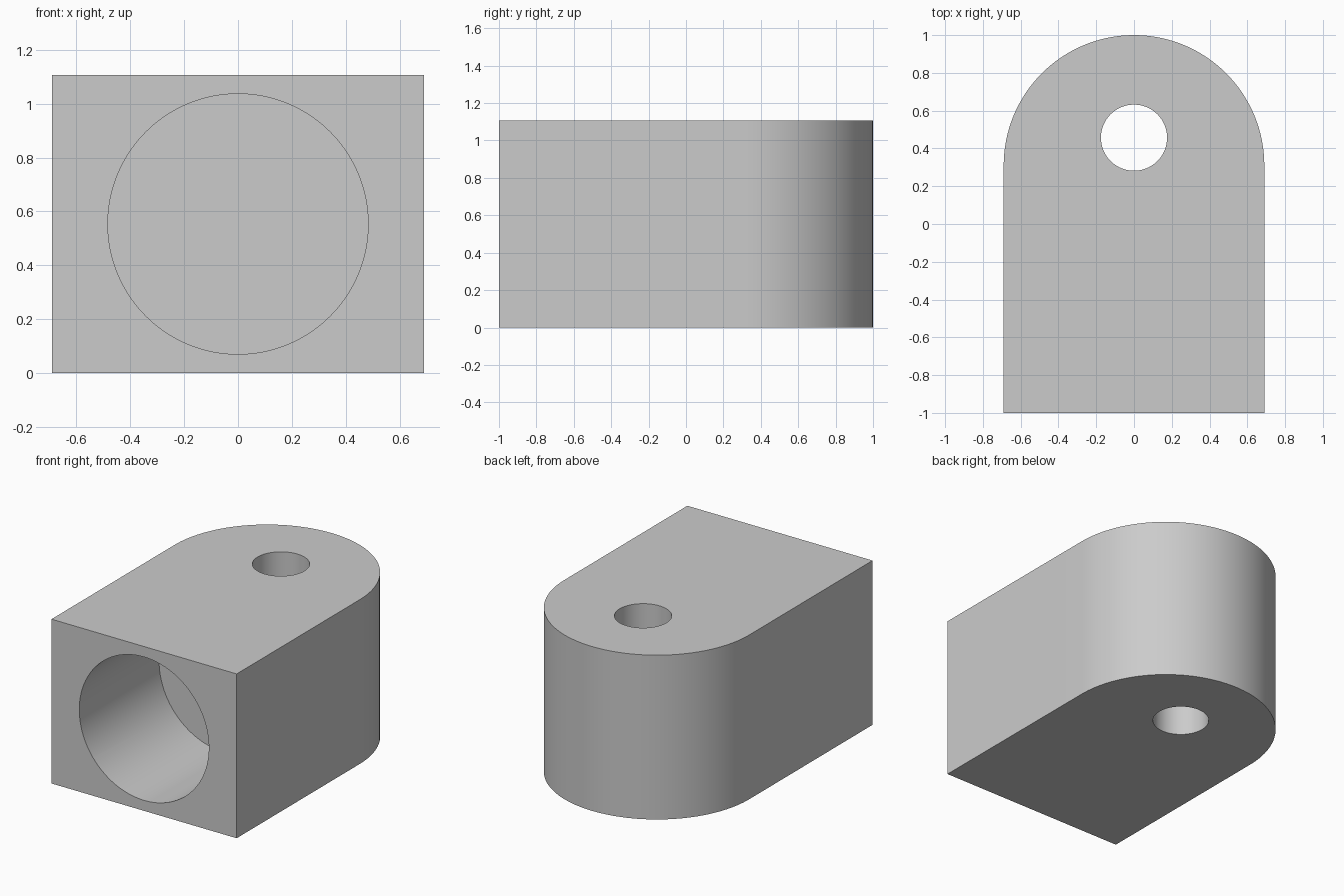
import bpy, bmesh, math

if "Cube" in bpy.data.objects:
    bpy.data.objects.remove(bpy.data.objects["Cube"])

HALF_W, HEIGHT = 0.69, 1.107
ARC_Y = 1.0 - HALF_W          # centre of the rounded end
BORE_R, BORE_END = 0.483, -0.15
PIN_R, PIN_Y = 0.175, 0.457

grey = bpy.data.materials.new("plain grey")
grey.diffuse_color = (0.6, 0.6, 0.6, 1)
grey.use_nodes = True
grey.node_tree.nodes["Principled BSDF"].inputs["Base Color"].default_value = grey.diffuse_color


def cutter(name, radius, depth, location, rotation=(0, 0, 0)):
    bpy.ops.mesh.primitive_cylinder_add(vertices=96, radius=radius, depth=depth,
                                        location=location, rotation=rotation)
    ob = bpy.context.object
    ob.name = name
    ob.data.materials.append(grey)
    ob.hide_render = True
    return ob


# Block: square front, half-round back, extruded upwards
outline = [(-HALF_W, -1.0), (HALF_W, -1.0)]
for i in range(65):
    a = math.pi * i / 64
    outline.append((HALF_W * math.cos(a), ARC_Y + HALF_W * math.sin(a)))
bm = bmesh.new()
base = bm.faces.new([bm.verts.new((x, y, 0)) for x, y in outline])
top = bmesh.ops.extrude_face_region(bm, geom=[base])["geom"]
bmesh.ops.translate(bm, vec=(0, 0, HEIGHT),
                    verts=[v for v in top if isinstance(v, bmesh.types.BMVert)])
bmesh.ops.recalc_face_normals(bm, faces=bm.faces)
mesh = bpy.data.meshes.new("block")
bm.to_mesh(mesh)
bm.free()
block = bpy.data.objects.new("block", mesh)
bpy.context.collection.objects.link(block)
mesh.materials.append(grey)

# Blind bore in the front and a through hole near the round end
front = -1.2
bore = cutter("bore_cutter", BORE_R, BORE_END - front,
              (0, (BORE_END + front) / 2, HEIGHT / 2), (math.pi / 2, 0, 0))
pin = cutter("pin_hole_cutter", PIN_R, HEIGHT + 0.4, (0, PIN_Y, HEIGHT / 2))

bpy.ops.object.select_all(action='DESELECT')
block.select_set(True)
bpy.context.view_layer.objects.active = block
for c in (bore, pin):
    mod = block.modifiers.new(c.name, 'BOOLEAN')
    mod.operation, mod.solver, mod.object = 'DIFFERENCE', 'EXACT', c
    bpy.ops.object.modifier_apply(modifier=mod.name)
    bpy.data.objects.remove(c)

bpy.ops.object.shade_smooth_by_angle(angle=math.radians(30))
